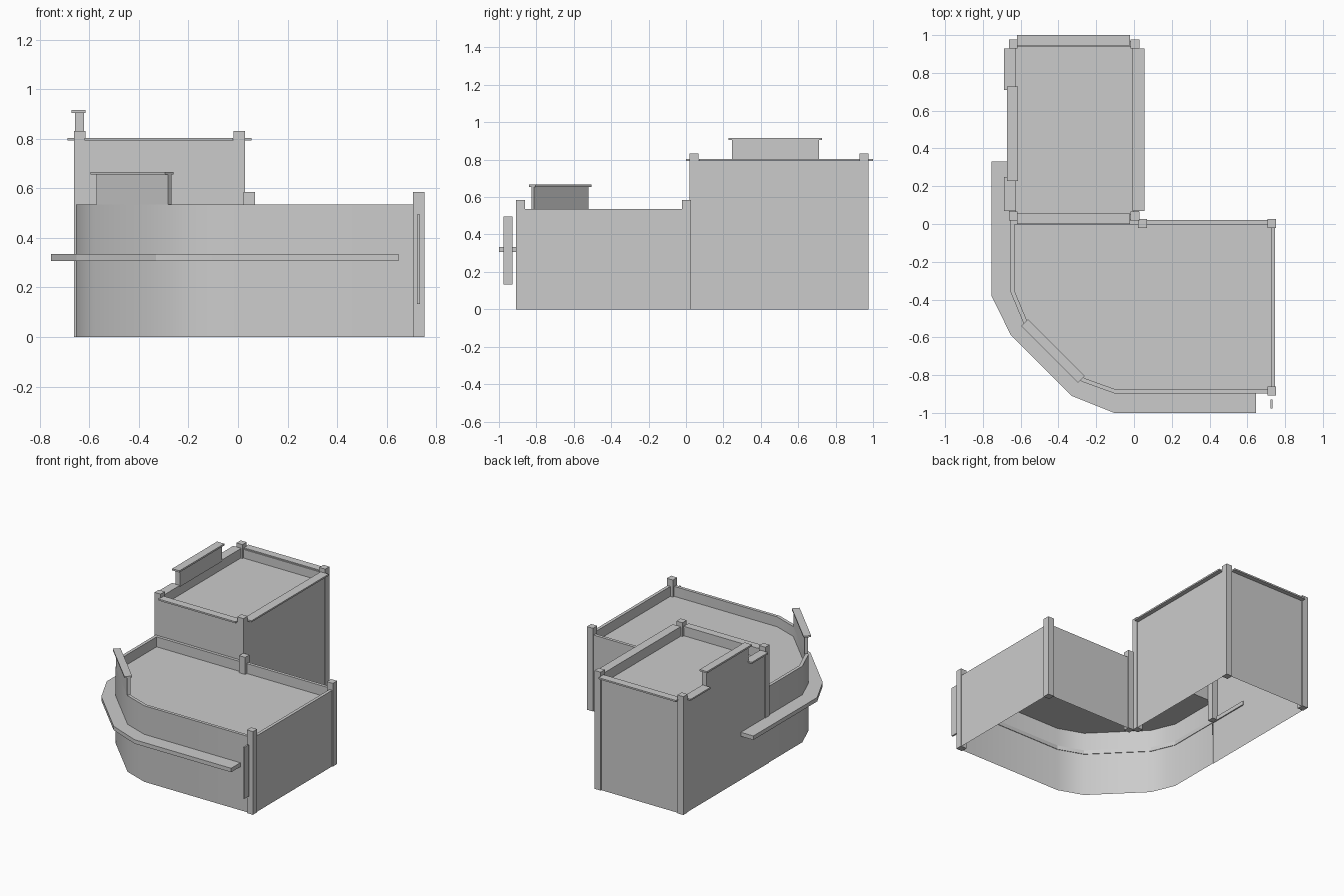
import bpy
import bmesh
import math
from mathutils import Vector

old = bpy.data.objects.get("Cube")
if old:
    bpy.data.objects.remove(old, do_unlink=True)

GREY = (0.6, 0.6, 0.6, 1)
plaster = bpy.data.materials.new("plain_grey")
plaster.use_nodes = True
plaster.diffuse_color = GREY
plaster.node_tree.nodes["Principled BSDF"].inputs["Base Color"].default_value = GREY


def finish(name, bm, smooth=False):
    mesh = bpy.data.meshes.new(name)
    bm.to_mesh(mesh)
    bm.free()
    mesh.materials.append(plaster)
    obj = bpy.data.objects.new(name, mesh)
    bpy.context.collection.objects.link(obj)
    if smooth:
        bpy.ops.object.select_all(action='DESELECT')
        obj.select_set(True)
        bpy.context.view_layer.objects.active = obj
        bpy.ops.object.shade_smooth_by_angle(angle=math.radians(35))


def box(name, x, y, z):
    """Box from three (low, high) ranges."""
    bm = bmesh.new()
    bmesh.ops.create_cube(bm, size=1)
    for v in bm.verts:
        v.co = Vector([lo + (c + 0.5) * (hi - lo)
                       for c, (lo, hi) in zip(v.co, (x, y, z))])
    finish(name, bm)


def offset(path, dist):
    """Mitred parallel of an open path; positive is to its left."""
    pts = [Vector(p) for p in path]
    normals = []
    for a, b in zip(pts, pts[1:]):
        d = (b - a).normalized()
        normals.append(Vector((-d.y, d.x)))
    out = []
    for i, p in enumerate(pts):
        n0 = normals[max(i - 1, 0)]
        n1 = normals[min(i, len(normals) - 1)]
        out.append(p + (n0 + n1) * dist / (1 + n0.dot(n1)))
    return out


def loft(name, lines, closed, smooth=False):
    """Skin between (plan path, height) lines, with end faces if closed."""
    bm = bmesh.new()
    rows = [[bm.verts.new((p[0], p[1], z)) for p in path] for path, z in lines]
    pairs = list(zip(rows, rows[1:]))
    if closed:
        pairs.append((rows[-1], rows[0]))
        bm.faces.new([r[0] for r in reversed(rows)])
        bm.faces.new([r[-1] for r in rows])
    for a, b in pairs:
        for i in range(len(a) - 1):
            bm.faces.new((a[i], a[i + 1], b[i + 1], b[i]))
    finish(name, bm, smooth)


def band(name, outer, inner, z0, z1):
    loft(name, [(outer, z0), (outer, z1), (inner, z1), (inner, z0)], True)


def shell(name, path, thick, base, roof, top, smooth=False):
    """Thin outer wall whose parapet has thickness above the roof."""
    inner = offset(path, thick)
    loft(name, [(path, base), (path, top), (inner, top), (inner, roof)],
         False, smooth)


def sheet(name, outline, z):
    bm = bmesh.new()
    bm.faces.new([bm.verts.new((p[0], p[1], z)) for p in outline])
    finish(name, bm)


# Heights, shared plan lines and the bent front corner
LOW, LOW_ROOF = 0.535, 0.465
HIGH, HIGH_ROOF = 0.796, 0.735
T, T_UP = 0.022, 0.03
RIGHT, RIGHT_UP, MID, LEFT = -0.654, -0.658, 0.024, 0.747
FRONT, JOIN, BACK = -0.898, 0.02, 0.968
bend = [(RIGHT, -0.36), (-0.585, -0.525), (-0.275, -0.835), (-0.1, FRONT)]

# Lower block: walls, parapet along the upper block, roof
lower = [(RIGHT, JOIN)] + bend + [(LEFT, FRONT), (LEFT, JOIN), (MID, JOIN)]
shell("lower_walls", lower, T, 0, LOW_ROOF, LOW, True)
box("lower_rear_parapet", (RIGHT + 0.002, MID), (JOIN - T, JOIN - 0.001),
    (LOW_ROOF, LOW))
sheet("lower_roof", lower, LOW_ROOF)

# Upper block: walls to the ground on three sides, front wall above the lower roof
upper = [(MID, JOIN), (MID, BACK), (RIGHT_UP, BACK), (RIGHT_UP, JOIN)]
shell("upper_walls", upper, T_UP, 0, HIGH_ROOF, HIGH)
shell("upper_front_wall", [upper[-1], upper[0]], T_UP, LOW_ROOF, HIGH_ROOF, HIGH)
sheet("upper_roof", upper, HIGH_ROOF)

# Thin parapet caps of the upper block
CAP = (0.793, 0.804)
for tag, y in (("front", (0, 0.055)), ("back", (0.945, 1))):
    box("upper_cap_" + tag, (-0.62, -0.02), y, CAP)
box("upper_cap_left", (-0.008, 0.055), (0.07, 0.93), CAP)
for tag, y in (("front", (0.07, 0.25)), ("back", (0.71, 0.93))):
    box("upper_cap_right_" + tag, (-0.688, -0.625), y, CAP)

# Raised parapet pieces with their caps
box("upper_raised_parapet", (RIGHT_UP, -0.622), (0.245, 0.71), (HIGH, 0.905))
box("upper_raised_cap", (-0.672, -0.615), (0.228, 0.727), (0.904, 0.916))
panel = [(-0.572, -0.538), (-0.283, -0.827)]
band("corner_raised_parapet", panel, offset(panel, T), LOW, 0.657)
cap = [(-0.585, -0.528), (-0.284, -0.829)]
band("corner_raised_cap", offset(cap, -0.016), offset(cap, 0.034), 0.655, 0.666)

# Corner posts: centre x, centre y, bottom, top
posts = {
    "upper_post_back_right": (-0.639, 0.952, 0, 0.832),
    "upper_post_back_left": (0.005, 0.952, 0, 0.832),
    "upper_post_front_left": (0.005, 0.042, 0, 0.832),
    "upper_post_front_right": (-0.639, 0.042, 0.31, 0.832),
    "lower_post_inner": (0.046, 0.003, 0, 0.585),
    "lower_post_back": (0.729, 0.003, 0, 0.585),
    "lower_post_front": (0.729, -0.885, 0, 0.585),
}
R = 0.0235
for name, (x, y, z0, z1) in posts.items():
    box(name, (x - R, x + R), (y - R, y + R), (z0, z1))

# Canopy ledge wrapping the front, and the upright sign panel
ledge_in = offset([(RIGHT, 0.33)] + bend + [(0.647, FRONT)], 0.004)
ledge_out = [(-0.755, 0.33), (-0.755, -0.38), (-0.652, -0.588),
             (-0.33, -0.91), (-0.105, -1), (0.647, -1)]
band("canopy_ledge", ledge_out, ledge_in, 0.306, 0.334)
box("sign_panel", (0.722, 0.734), (-0.977, -0.928), (0.133, 0.495))
